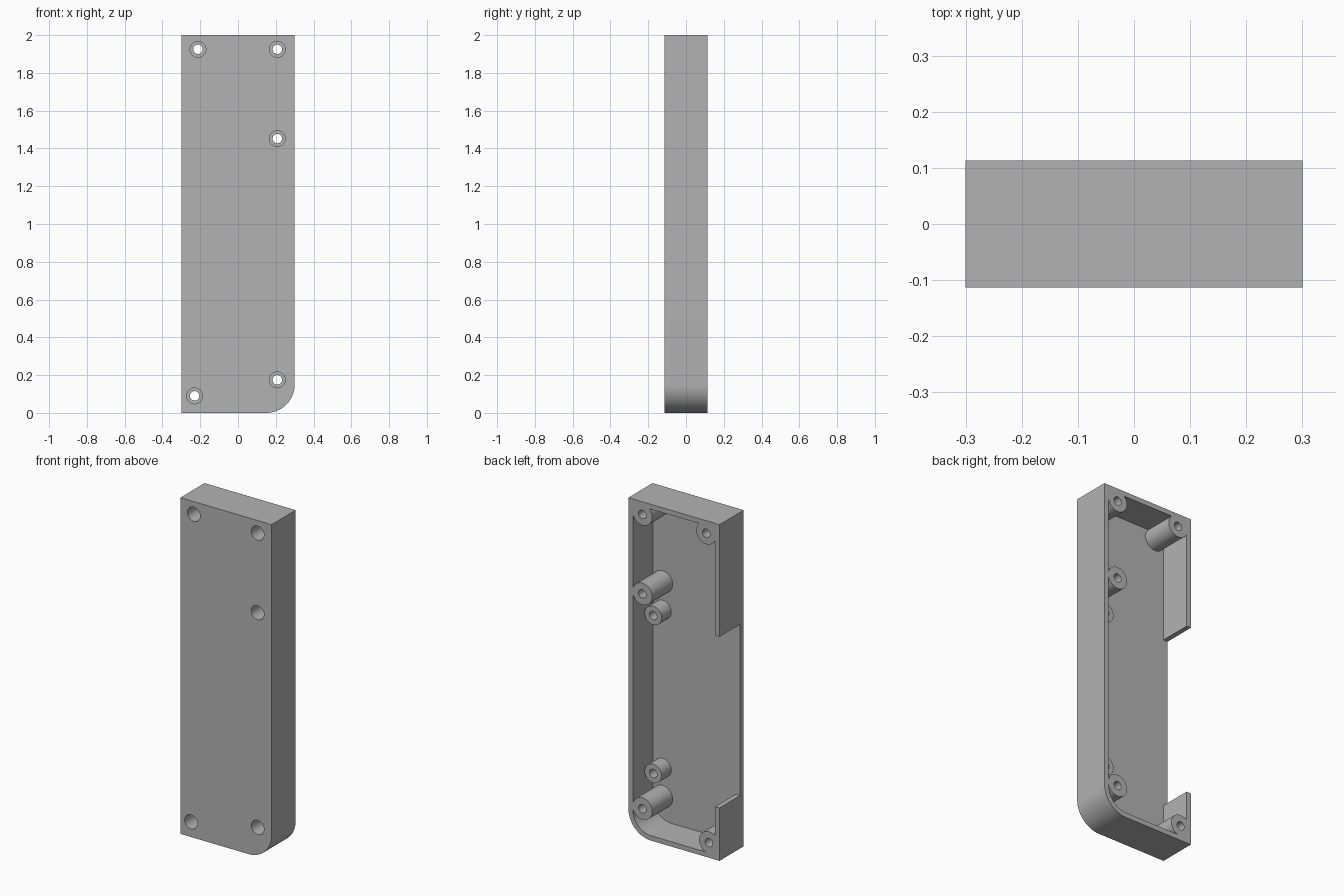
import bpy, bmesh, math

if "Cube" in bpy.data.objects:
    bpy.data.objects.remove(bpy.data.objects["Cube"])

W, D, H = 0.30, 0.113, 2.0      # half width, half depth, height
WALL, CORNER = 0.029, 0.15      # wall thickness, rounded corner radius
FLOOR = -D + 0.034              # inner face of the front plate
LEFT_X = 0.208                  # column of bosses along the left wall

grey = bpy.data.materials.new("plain grey plastic")
grey.use_nodes = True
grey.diffuse_color = (0.45, 0.45, 0.45, 1)
grey.node_tree.nodes["Principled BSDF"].inputs["Base Color"].default_value = (0.45, 0.45, 0.45, 1)


def prism(name, outline, y0, y1):
    """Extrude an (x, z) outline from y0 to y1."""
    bm = bmesh.new()
    face = bm.faces.new([bm.verts.new((x, y0, z)) for x, z in outline])
    side = bmesh.ops.extrude_face_region(bm, geom=[face])["geom"]
    moved = [v for v in side if isinstance(v, bmesh.types.BMVert)]
    bmesh.ops.translate(bm, verts=moved, vec=(0, y1 - y0, 0))
    bmesh.ops.recalc_face_normals(bm, faces=bm.faces)
    mesh = bpy.data.meshes.new(name)
    bm.to_mesh(mesh)
    bm.free()
    mesh.materials.append(grey)
    obj = bpy.data.objects.new(name, mesh)
    bpy.context.collection.objects.link(obj)
    return obj


def circle(x, z, r, n=40):
    return [(x + r * math.cos(i * math.tau / n), z + r * math.sin(i * math.tau / n)) for i in range(n)]


def rect(x0, x1, z0, z1):
    return [(x0, z0), (x1, z0), (x1, z1), (x0, z1)]


def case_outline(inset):
    """Rectangle with its lower left corner rounded."""
    r, n = CORNER - inset, 20
    arc = [(W - CORNER + r * math.sin(i * math.pi / 2 / n),
            CORNER - r * math.cos(i * math.pi / 2 / n)) for i in range(n + 1)]
    return [(-W + inset, inset)] + arc + [(W - inset, H - inset), (-W + inset, H - inset)]


def combine(tool, operation):
    """Apply a boolean to the case, then drop the helper."""
    mod = case.modifiers.new("shape", 'BOOLEAN')
    mod.object, mod.operation, mod.solver = tool, operation, 'EXACT'
    bpy.context.view_layer.objects.active = case
    bpy.ops.object.modifier_apply(modifier=mod.name)
    bpy.data.objects.remove(tool)


# Open-backed tray with a cut-out in the right wall
case = prism("case_half", case_outline(0), -D, D)
combine(prism("cavity", case_outline(WALL), FLOOR, D + 0.1), 'DIFFERENCE')
combine(prism("side_opening", rect(-W - 0.1, -W + WALL + 0.02, 0.315, 1.333), FLOOR, D + 0.1), 'DIFFERENCE')

# Screw bosses, full depth
screws = [(-0.212, 1.925), (LEFT_X, 1.925), (LEFT_X, 1.452), (LEFT_X, 0.175), (-0.23, 0.09)]
for x, z in screws:
    combine(prism("screw_boss", circle(x, z, 0.065), FLOOR - 0.01, D), 'UNION')

# Solid fill behind the bosses in the square corners
for x, z in (screws[0], screws[1], screws[4]):
    xs = sorted((x, math.copysign(W - 0.01, x)))
    zs = sorted((z, H - 0.01 if z > 1 else 0.01))
    combine(prism("corner_fill", rect(*xs, *zs), FLOOR - 0.01, D), 'UNION')

# Short standoffs with blind holes
for z in (1.285, 0.345):
    combine(prism("standoff", circle(LEFT_X, z, 0.056), FLOOR - 0.01, 0.012), 'UNION')
    combine(prism("standoff_hole", circle(LEFT_X, z, 0.025), FLOOR + 0.005, 0.1), 'DIFFERENCE')

# Through holes with wide recesses for the screw heads
for x, z in screws:
    combine(prism("screw_hole", circle(x, z, 0.025), -D - 0.1, D + 0.1), 'DIFFERENCE')
    combine(prism("head_recess", circle(x, z, 0.042), -D - 0.1, -D + 0.14), 'DIFFERENCE')

# Smooth curved walls, crisp edges
bpy.ops.object.select_all(action='DESELECT')
case.select_set(True)
bpy.context.view_layer.objects.active = case
bpy.ops.object.shade_smooth_by_angle(angle=math.radians(30))
